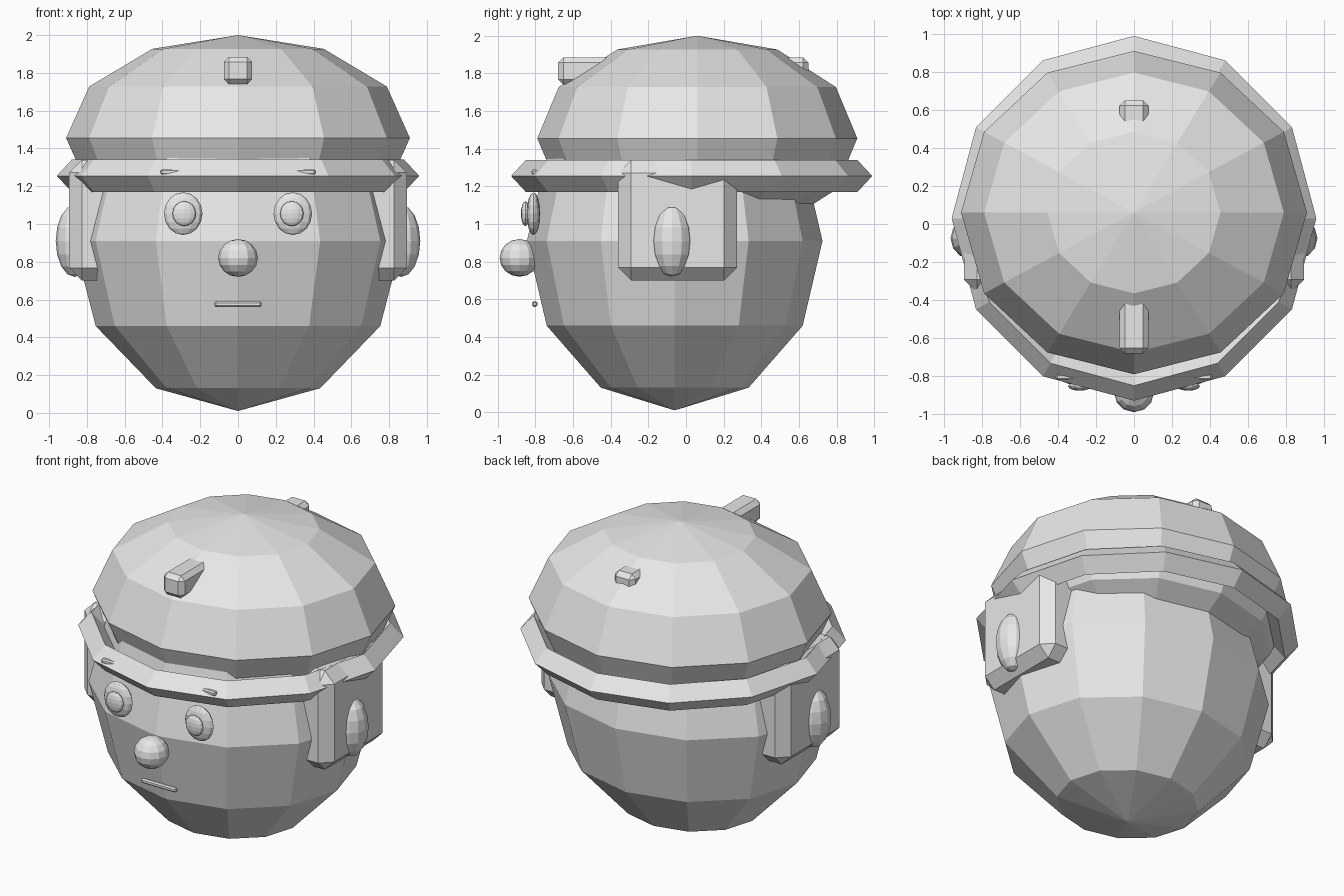
import bpy, bmesh
from math import pi
from mathutils import Matrix, Vector

cube = bpy.data.objects.get("Cube")
if cube:
    bpy.data.objects.remove(cube, do_unlink=True)

grey = bpy.data.materials.new("light_grey")
grey.use_nodes = True
grey.diffuse_color = (0.8, 0.8, 0.8, 1)
grey.node_tree.nodes["Principled BSDF"].inputs["Base Color"].default_value = (0.8, 0.8, 0.8, 1)


def finish(name, bm):
    mesh = bpy.data.meshes.new(name)
    bmesh.ops.recalc_face_normals(bm, faces=bm.faces)
    bm.to_mesh(mesh)
    bm.free()
    mesh.materials.append(grey)
    obj = bpy.data.objects.new(name, mesh)
    bpy.context.collection.objects.link(obj)
    return obj


def ball(name, centre, radii, segments=12, rings=6):
    bm = bmesh.new()
    bmesh.ops.create_uvsphere(bm, u_segments=segments, v_segments=rings, radius=1)
    bm.transform(Matrix.Translation(centre) @ Matrix.Diagonal((*radii, 1)))
    return finish(name, bm)


def box(name, low, high, chamfer):
    low, high = Vector(low), Vector(high)
    bm = bmesh.new()
    bmesh.ops.create_cube(bm, size=1)
    bm.transform(Matrix.Translation((low + high) / 2) @ Matrix.Diagonal((*(high - low), 1)))
    bmesh.ops.bevel(bm, geom=bm.edges[:], offset=chamfer, segments=1,
                    profile=0.5, affect='EDGES')
    return finish(name, bm)


def ring(name, centre, radii, thickness):
    # Diamond section swept around twelve sides
    bm = bmesh.new()
    section = [bm.verts.new(p) for p in ((1 + thickness, 0, 0), (1, 0, thickness),
                                         (1 - thickness, 0, 0), (1, 0, -thickness))]
    edges = [bm.edges.new((section[i], section[(i + 1) % 4])) for i in range(4)]
    bmesh.ops.spin(bm, geom=section + edges, cent=(0, 0, 0), axis=(0, 0, 1),
                   angle=2 * pi, steps=12, use_merge=True)
    bmesh.ops.remove_doubles(bm, verts=bm.verts[:], dist=0.001)
    bm.transform(Matrix.Translation(centre) @ Matrix.Diagonal((*radii, 1)))
    return finish(name, bm)


# Head and cap
ball("head", (0, -0.06, 0.91), (0.87, 0.785, 0.90))
ball("cap", (0, 0.06, 1.455), (0.91, 0.85, 0.545))
ring("cap_brim", (0, 0.03, 1.255), (0.88, 0.88, 0.95), 0.09)
box("cap_bar", (-0.075, -0.68, 1.74), (0.075, 0.65, 1.885), 0.028)

# Face
ball("nose", (0, -0.885, 0.82), (0.105, 0.105, 0.1), 12, 8)
box("mouth", (-0.125, -0.818, 0.56), (0.125, -0.79, 0.59), 0.008)

# Paired parts
for side, s in (("left", 1), ("right", -1)):
    ball(side + "_eye", (s * 0.29, -0.81, 1.055), (0.102, 0.036, 0.113), 12, 8)
    ball(side + "_pupil", (s * 0.285, -0.853, 1.055), (0.062, 0.024, 0.066), 12, 8)
    xs = sorted((s * 0.165, s * 0.41))
    box(side + "_eyebrow", (xs[0], -0.82, 1.26), (xs[1], -0.79, 1.29), 0.008)
    xs = sorted((s * 0.6, s * 0.895))
    box(side + "_ear_flap", (xs[0], -0.36, 0.70), (xs[1], 0.27, 1.34), 0.068)
    ball(side + "_ear", (s * 0.865, -0.075, 0.91), (0.1, 0.106, 0.19), 12, 8)
